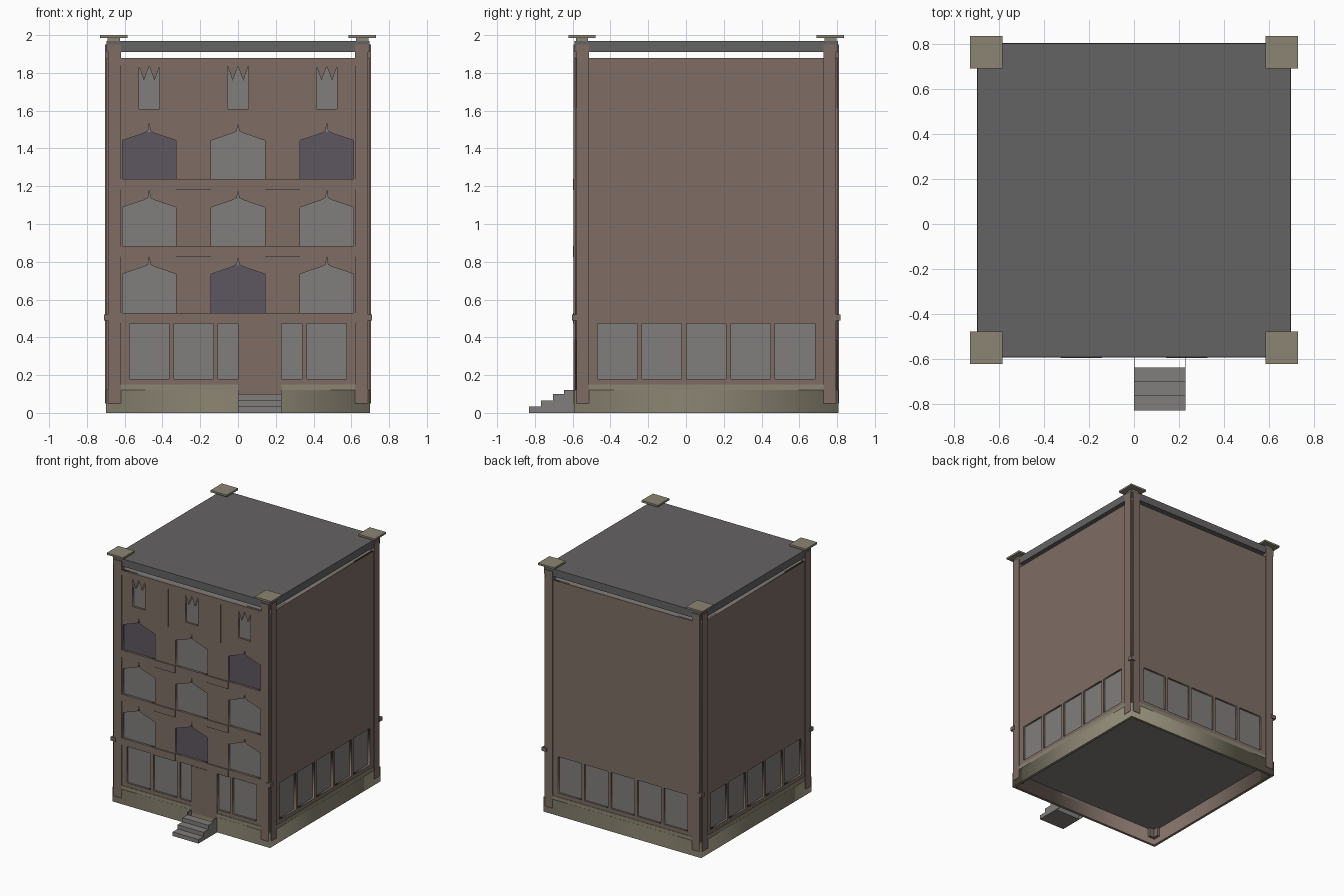
import bpy, math
from mathutils import Matrix

if "Cube" in bpy.data.objects:
    bpy.data.objects.remove(bpy.data.objects["Cube"])

CY = 0.107          # centre of the building in y
R = 0.695           # wall face distance from the centre


def mat(name, r, g, b):
    m = bpy.data.materials.new(name)
    m.diffuse_color = (r, g, b, 1)
    m.use_nodes = True
    m.node_tree.nodes["Principled BSDF"].inputs["Base Color"].default_value = m.diffuse_color
    return m


BROWN = mat("brown_brick", 0.21, 0.155, 0.13)
STONE = mat("olive_stone", 0.26, 0.235, 0.17)
GLASS = mat("grey_glass", 0.22, 0.21, 0.20)
DARK = mat("dark_glass", 0.11, 0.095, 0.115)
ROOF = mat("roof_grey", 0.13, 0.125, 0.125)
CENTRE = Matrix.Translation((0, CY, 0))


def side(k):
    """Matrix turning the front facade to side k (0 = front)."""
    return CENTRE @ Matrix.Rotation(k * math.pi / 2, 4, 'Z')


def add(name, mesh, m, mx):
    mesh.transform(mx)
    ob = bpy.data.objects.new(name, mesh)
    bpy.context.collection.objects.link(ob)
    mesh.materials.clear()
    mesh.materials.append(m)
    return ob


def box(name, x0, x1, y0, y1, z0, z1, m, mx=CENTRE):
    v = [(x, y, z) for x in (x0, x1) for y in (y0, y1) for z in (z0, z1)]
    f = [(0, 1, 3, 2), (4, 6, 7, 5), (0, 4, 5, 1), (2, 3, 7, 6), (0, 2, 6, 4), (1, 5, 7, 3)]
    me = bpy.data.meshes.new(name)
    me.from_pydata(v, [], f)
    return add(name, me, m, mx)


def sheet(name, loops, half, m, mx):
    """Filled outline with holes, extruded both ways by half."""
    cu = bpy.data.curves.new(name, 'CURVE')
    cu.dimensions, cu.fill_mode, cu.extrude = '2D', 'BOTH', half
    for pts in loops:
        s = cu.splines.new('POLY')
        s.points.add(len(pts) - 1)
        s.use_cyclic_u = True
        for p, (x, y) in zip(s.points, pts):
            p.co = (x, y, 0, 1)
    tmp = bpy.data.objects.new(name + "_tmp", cu)
    bpy.context.collection.objects.link(tmp)
    dg = bpy.context.evaluated_depsgraph_get()
    me = bpy.data.meshes.new_from_object(tmp.evaluated_get(dg))
    bpy.data.objects.remove(tmp)
    return add(name, me, m, mx)


def rect(x0, x1, y0, y1):
    return [(x0, y0), (x1, y0), (x1, y1), (x0, y1)]


def upright(k, depth):
    return side(k) @ Matrix.Translation((0, -depth, 0)) @ Matrix.Rotation(math.pi / 2, 4, 'X')


# Hollow plinth with brown lining, and the glazed core behind the walls
sheet("plinth", [rect(-.7, .7, -.7, .7), rect(-.685, .685, -.685, .685)], .06, STONE,
      CENTRE @ Matrix.Translation((0, 0, .06)))
sheet("plinth_lining", [rect(-.685, .685, -.685, .685), rect(-.68, .68, -.68, .68)], .06, BROWN,
      CENTRE @ Matrix.Translation((0, 0, .06)))
box("glazed_core", -.68, .68, -.68, .68, .12, 1.879, GLASS)

# Ground floor openings, ogee windows and twin lancets
strips = [-.5875 + .235 * i for i in range(6)]
bays = [rect(a + .0125, b - .0125, .18, .472) for a, b in zip(strips, strips[1:])]
front_bays = bays[:2] + [rect(-.105, -.001, .18, .472), rect(.231, .34, .18, .472)] + bays[4:]
cols, rows = (-.47, 0, .47), (.53, .883, 1.237)
ogee = [(-.142, 0), (.142, 0), (.142, .205), (.03, .243), (.006, .255), (0, .295),
        (-.006, .255), (-.03, .243), (-.142, .205)]
lancet = [(-.055, 0), (.055, 0), (.055, .225), (.028, .15), (0, .225), (-.028, .15), (-.055, .225)]
holes = [[(x + c, z + r) for x, z in ogee] for c in cols for r in rows]
holes += [[(x + c, z + 1.61) for x, z in lancet] for c in cols]

# Walls on four sides
for k, nm in enumerate(("front", "right", "back", "left")):
    w = R if k % 2 == 0 else .68
    sheet(nm + "_wall", [rect(-w, w, .12, 1.88)] + (bays if k else front_bays + holes),
          .0075, BROWN, upright(k, R - .0075))
    # sloping sill strip over the plinth
    box(nm + "_sill", -.62, .62, -.699, -.69, .12, .15, STONE, side(k))
    # corner pilasters carrying the roof
    for s in (-1, 1):
        a, b = sorted((s * .62, s * .687))
        box(nm + "_pilaster", a, b, -.703, -.66, .05, 1.95, BROWN, side(k))
    # corner collar and roof corner cap
    box("corner_collar", -.71, -.67, -.71, -.67, .49, .52, BROWN, side(k))
    box("corner_cap", -.73, -.585, -.73, -.585, 1.985, 2.0, STONE, side(k))
    box("cap_neck", -.69, -.625, -.69, -.625, 1.96, 1.986, STONE, side(k))

# Darkened panes
for c, r in ((0, rows[0]), (-.47, rows[2]), (.47, rows[2])):
    box("dark_pane", c - .145, c + .145, -.682, -.679, r - .003, r + .25, DARK)

# Front bands, ledges between windows, attic strips and cornice
for r in rows:
    box("front_band", -.62, .62, -.698, -.69, r - .055, r - .001, BROWN)
    for c in (-.235, .235):
        box("ledge", c - .093, c + .093, -.704, -.69, r - .058, r, BROWN)
for c in (-.235, .235):
    box("attic_strip", c - .027, c + .027, -.701, -.69, 1.53, 1.845, BROWN)
box("attic_cornice", -.62, .62, -.702, -.69, 1.84, 1.88, BROWN)

# Door and front steps
box("door", 0, .23, -.702, -.68, .10, .475, BROWN)
O = Matrix.Identity(4)
for i in range(3):
    box("step", 0, .23, -.83 + .063 * i, -.64, .033 * i, .033 * (i + 1), GLASS, O)
for x in (0, .227):
    box("step_side", x, x + .003, -.645, -.59, 0, .12, GLASS, O)

# Raised roof slab
box("roof_slab", -.697, .697, -.697, .697, 1.91, 1.97, ROOF)
